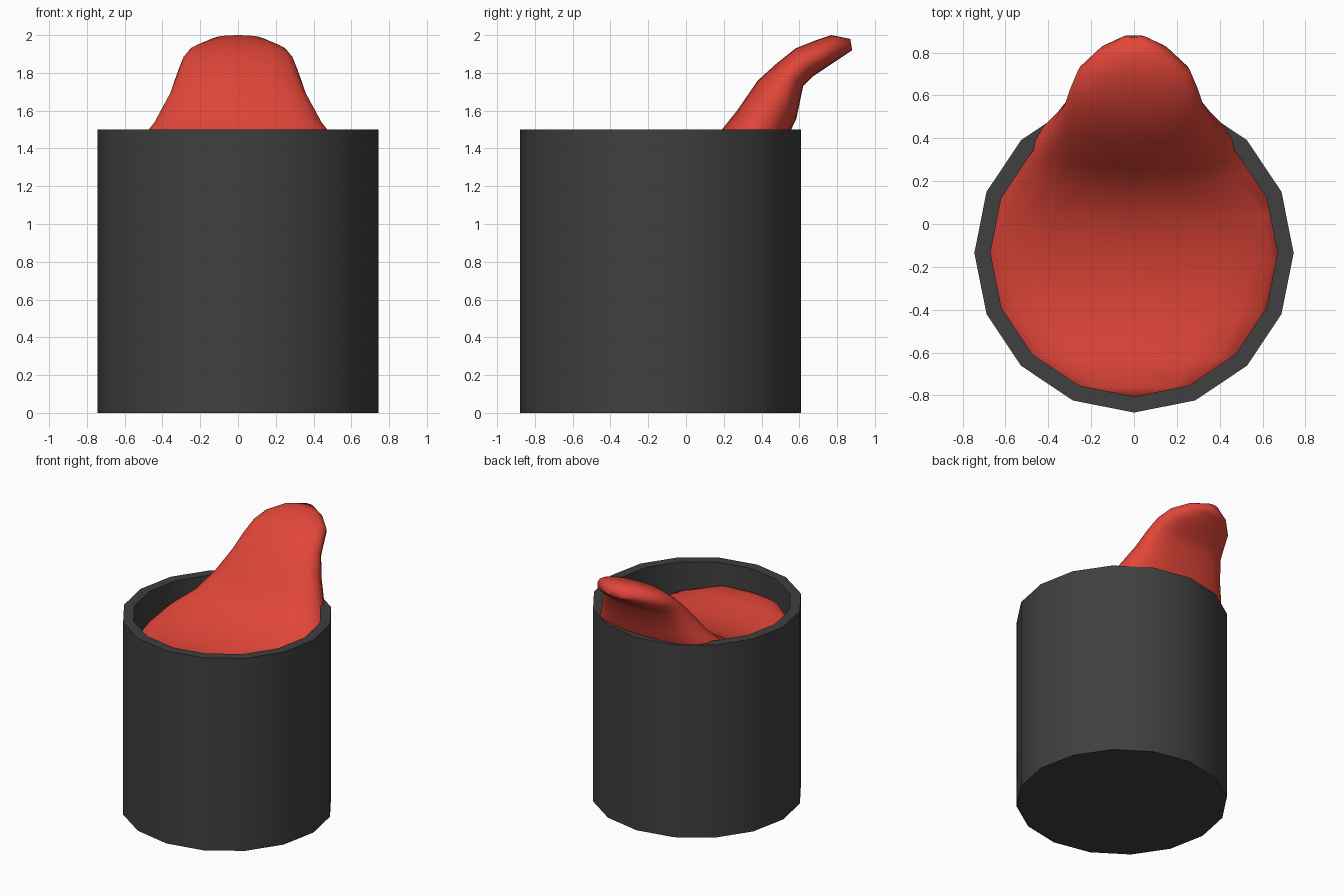
import bpy, bmesh, math
from mathutils import Vector

if "Cube" in bpy.data.objects:
    bpy.data.objects.remove(bpy.data.objects["Cube"])

CY = -0.135      # cup axis position in y
SIDES = 16


def finish(bm, name, angle, color=None):
    bmesh.ops.recalc_face_normals(bm, faces=bm.faces)
    mesh = bpy.data.meshes.new(name)
    bm.to_mesh(mesh)
    bm.free()
    ob = bpy.data.objects.new(name, mesh)
    bpy.context.collection.objects.link(ob)
    if color:
        mat = bpy.data.materials.new(name + "_material")
        mat.diffuse_color = color
        mat.use_nodes = True
        mat.node_tree.nodes["Principled BSDF"].inputs["Base Color"].default_value = mat.diffuse_color
        mesh.materials.append(mat)
    bpy.ops.object.select_all(action='DESELECT')
    ob.select_set(True)
    bpy.context.view_layer.objects.active = ob
    bpy.ops.object.shade_smooth_by_angle(angle=math.radians(angle))
    return ob


def loft(bm, rings):
    """Skin a list of rings and cap both ends."""
    rows = [[bm.verts.new(p) for p in ring] for ring in rings]
    for a, b in zip(rows, rows[1:]):
        n = len(a)
        for i in range(n):
            j = (i + 1) % n
            bm.faces.new((a[i], a[j], b[j], b[i]))
    bm.faces.new(rows[0])
    bm.faces.new(rows[-1])


def circle(r, z):
    return [(r * math.cos(2 * math.pi * i / SIDES),
             CY + r * math.sin(2 * math.pi * i / SIDES), z) for i in range(SIDES)]


# Cup: outer wall, rim, inner wall and floor
bm = bmesh.new()
loft(bm, [circle(0.745, 0), circle(0.745, 1.5), circle(0.67, 1.5), circle(0.67, 0.08)])
finish(bm, "cup", 30, (0.05, 0.05, 0.05, 1))

# Tongue: top y, top z, bottom y, bottom z, half width at each station
stations = [
    (-0.82, 1.31, -0.82, 1.15, 0.12),
    (-0.76, 1.33, -0.76, 1.05, 0.33),
    (-0.62, 1.31, -0.62, 1.00, 0.52),
    (-0.42, 1.28, -0.42, 1.00, 0.65),
    (-0.18, 1.30, -0.18, 1.03, 0.71),
    (0.02, 1.37, 0.12, 1.10, 0.68),
    (0.17, 1.475, 0.42, 1.25, 0.57),
    (0.27, 1.60, 0.51, 1.40, 0.46),
    (0.38, 1.76, 0.585, 1.56, 0.37),
    (0.48, 1.85, 0.62, 1.73, 0.325),
    (0.58, 1.93, 0.67, 1.78, 0.30),
    (0.68, 1.97, 0.76, 1.84, 0.26),
    (0.77, 2.00, 0.85, 1.90, 0.16),
    (0.87, 1.98, 0.88, 1.92, 0.05),
]


def soft(v, power):
    return math.copysign(abs(v) ** power, v)


rings = []
for k, (ty, tz, by, bz, w) in enumerate(stations):
    top, bottom = Vector((0, ty, tz)), Vector((0, by, bz))
    mid, half = (top + bottom) / 2, (top - bottom) / 2
    power = 0.5 if k < 6 else 0.8      # boxier inside the cup, rounder above
    ring = []
    for i in range(20):
        a = 2 * math.pi * i / 20
        ring.append(mid + half * soft(math.sin(a), power)
                    + Vector((w * soft(math.cos(a), power), 0, 0)))
    rings.append(ring)
bm = bmesh.new()
loft(bm, rings)
finish(bm, "tongue", 80, (0.75, 0.06, 0.04, 1))
